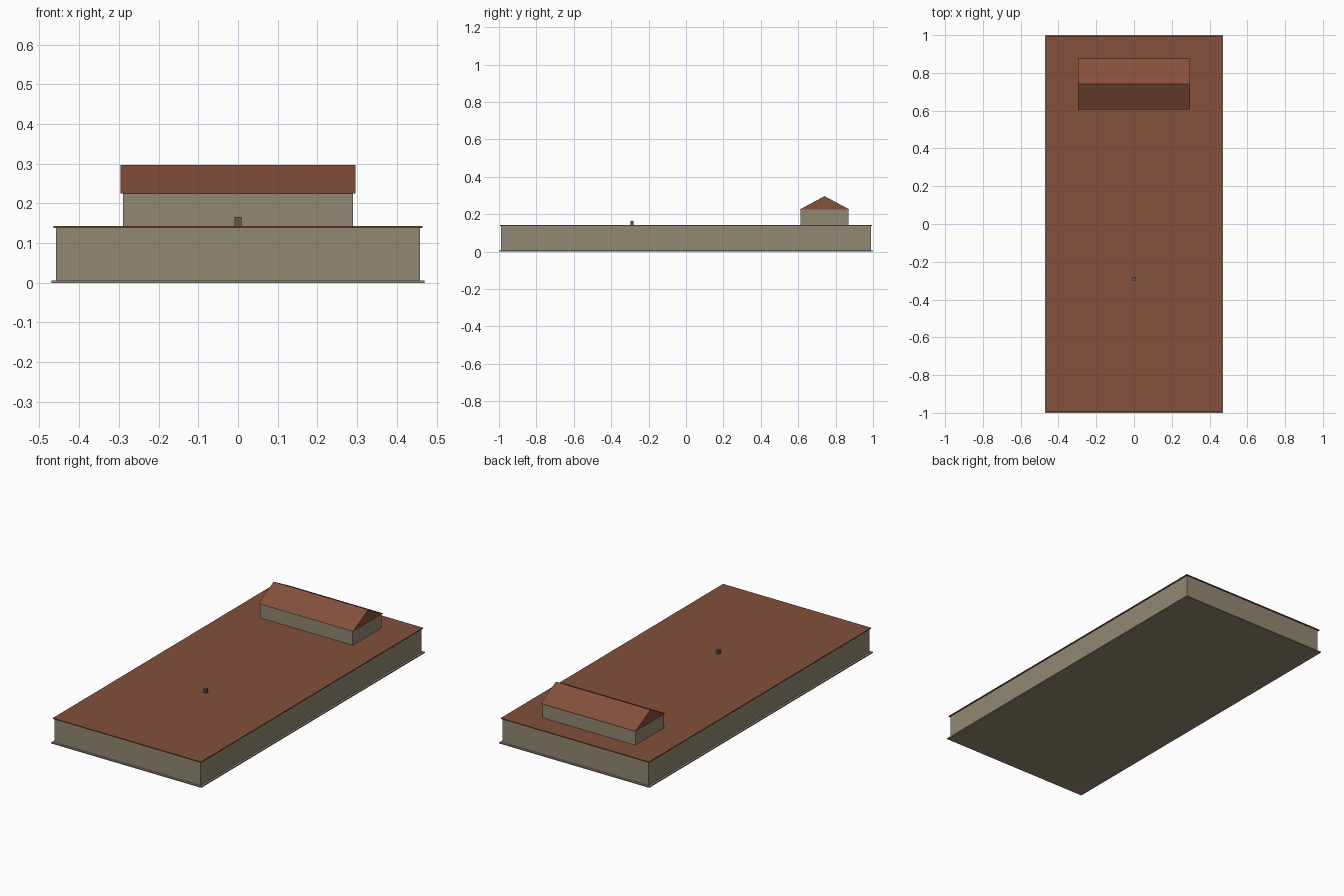
import bpy, bmesh

if "Cube" in bpy.data.objects:
    bpy.data.objects.remove(bpy.data.objects["Cube"])


def material(name, rgb):
    m = bpy.data.materials.new(name)
    m.diffuse_color = (*rgb, 1)
    m.use_nodes = True
    m.node_tree.nodes["Principled BSDF"].inputs["Base Color"].default_value = m.diffuse_color
    return m


WALL = material("wall_stone", (0.29, 0.25, 0.17))
ROOF = material("roof_tile", (0.23, 0.08, 0.043))
DARK = material("dark_stone", (0.12, 0.10, 0.07))


def finish(bm, name, mat):
    bmesh.ops.recalc_face_normals(bm, faces=bm.faces)
    mesh = bpy.data.meshes.new(name)
    bm.to_mesh(mesh)
    bm.free()
    mesh.materials.append(mat)
    ob = bpy.data.objects.new(name, mesh)
    bpy.context.collection.objects.link(ob)
    return ob


def box_mesh(hx, y0, y1, z0, z1):
    bm = bmesh.new()
    bmesh.ops.create_cube(bm, size=1)
    for v in bm.verts:
        v.co = (v.co.x * 2 * hx,
                (y0 + y1) / 2 + v.co.y * (y1 - y0),
                (z0 + z1) / 2 + v.co.z * (z1 - z0))
    return bm


def box(name, mat, *dims):
    return finish(box_mesh(*dims), name, mat)


def gable(name, mat, hx, y0, y1, z0, z1):
    # triangular profile extruded along x
    bm = bmesh.new()
    profile = [(y0, z0), (y1, z0), ((y0 + y1) / 2, z1)]
    face = bm.faces.new([bm.verts.new((-hx, y, z)) for y, z in profile])
    ext = bmesh.ops.extrude_face_region(bm, geom=[face])
    verts = [g for g in ext["geom"] if isinstance(g, bmesh.types.BMVert)]
    bmesh.ops.translate(bm, vec=(2 * hx, 0, 0), verts=verts)
    return finish(bm, name, mat)


# Ground slab, with a flush border panel underneath
bm = box_mesh(0.47, -1, 1, 0, 0.006)
bm.normal_update()
under = [f for f in bm.faces if f.normal.z < -0.9]
bmesh.ops.inset_region(bm, faces=under, thickness=0.134)
finish(bm, "base_slab", WALL)

# Main hall and its flat roof
box("main_walls", WALL, 0.458, -0.988, 0.988, 0.006, 0.138)
box("flat_roof", ROOF, 0.464, -0.994, 0.994, 0.138, 0.143)

# Rooftop block with gabled roof
box("upper_walls", WALL, 0.29, 0.612, 0.868, 0.143, 0.225)
gable("gable_roof", ROOF, 0.296, 0.607, 0.875, 0.225, 0.297)

# Small chimney
box("chimney", DARK, 0.009, -0.298, -0.28, 0.143, 0.165)
